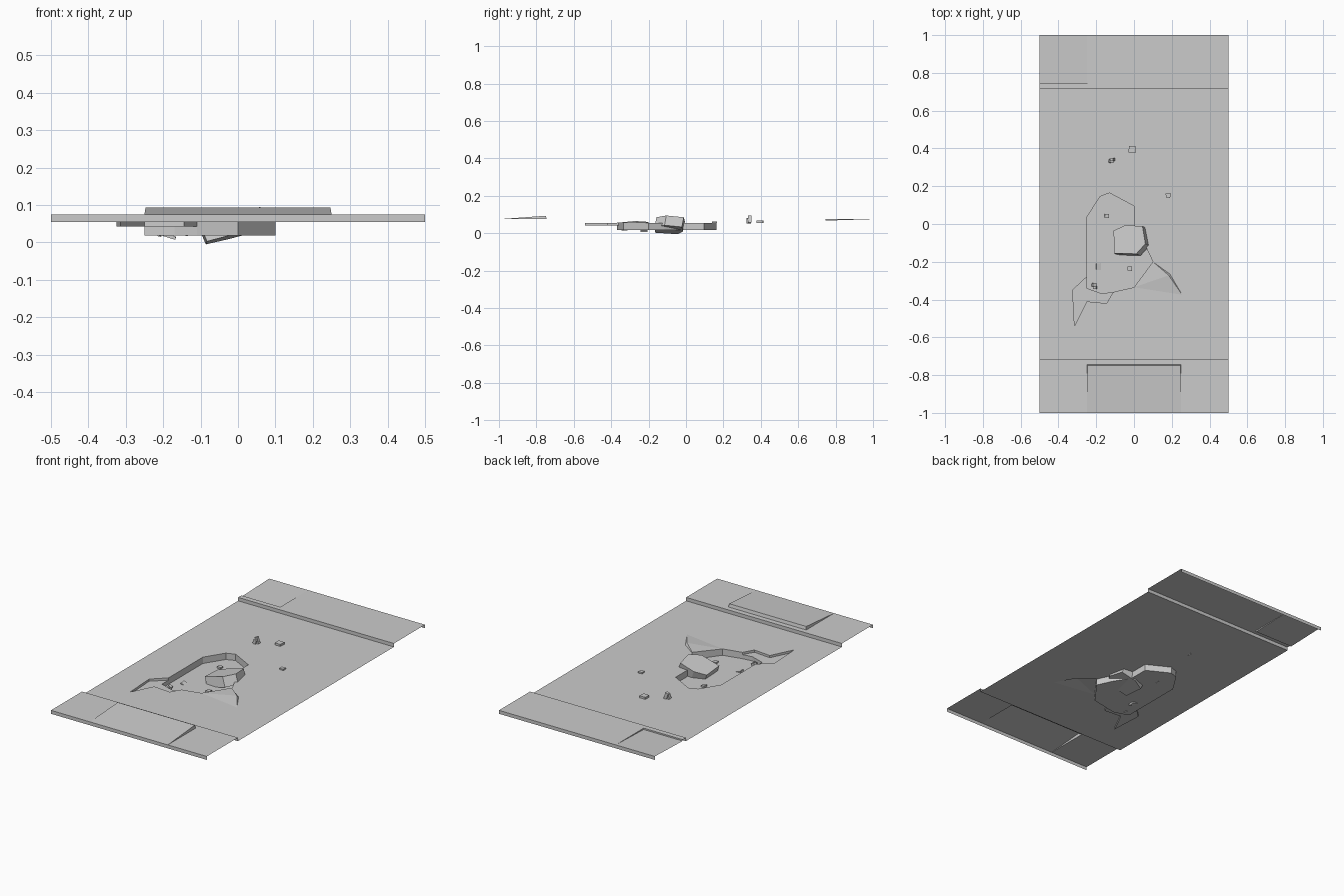
import bpy, bmesh, math, random
from mathutils import Matrix, Vector

if "Cube" in bpy.data.objects:
    bpy.data.objects.remove(bpy.data.objects["Cube"])

random.seed(4)
ROAD, WALK, FLOOR, CRACK = 0.055, 0.075, 0.018, 0.042


def make(name, faces):
    """Object from a list of faces, each a list of 3D points."""
    bm = bmesh.new()
    for f in faces:
        bm.faces.new([bm.verts.new(p) for p in f])
    bmesh.ops.remove_doubles(bm, verts=bm.verts, dist=1e-5)
    me = bpy.data.meshes.new(name)
    bm.to_mesh(me)
    bm.free()
    ob = bpy.data.objects.new(name, me)
    bpy.context.collection.objects.link(ob)
    return ob


def flat(pts, z):
    return [(x, y, z) for x, y in pts]


def walls(pts, z0, z1):
    """Upright faces along a path, facing its right-hand side."""
    return [[(*a, z0), (*a, z1), (*b, z1), (*b, z0)][::-1] for a, b in zip(pts, pts[1:])]


def rect(x0, x1, y0, y1, z):
    return flat([(x0, y0), (x1, y0), (x1, y1), (x0, y1)], z)


def chunk(name, top, shift):
    """Prism with a sloped top outline (counter-clockwise) and a shifted bottom."""
    t = [Vector(p) for p in top]
    b = [p + Vector(shift) for p in t]
    n = len(t)
    sides = [[b[i], b[(i + 1) % n], t[(i + 1) % n], t[i]] for i in range(n)]
    return make(name, [t, b[::-1]] + sides)


# outlines of the pothole, the shallow break and the lifted flap
tip, apex = (0.255, -0.375), (0.19, -0.265)
right_rim = [(0, -0.015), (0.06, -0.115), (0.1, -0.2)]
pit_back = [(-0.25, -0.28), (-0.25, 0.035), (-0.18, 0.145), (-0.13, 0.164), (0, 0.095)] + right_rim
pit_front = [(0, -0.335), (-0.11, -0.36), (-0.17, -0.368), (-0.25, -0.34)]
break_edge = [(-0.11, -0.36), (-0.145, -0.42), (-0.25, -0.41), (-0.315, -0.54),
              (-0.325, -0.35), (-0.25, -0.28)]
pit = pit_back + pit_front
rim = pit_back + [apex, tip, (0, -0.335)] + break_edge[:-1]

# road surface with the broken hole
bm = bmesh.new()
outer = [(-0.5, -0.715), (0.5, -0.715), (0.5, 0.715), (-0.5, 0.715)]
edges = []
for loop in (outer, rim):
    vs = [bm.verts.new((x, y, ROAD)) for x, y in loop]
    edges += [bm.edges.new((vs[i], vs[(i + 1) % len(vs)])) for i in range(len(vs))]
bmesh.ops.triangle_fill(bm, edges=edges, use_beauty=True, normal=(0, 0, 1))
for f in bm.faces:
    f.normal_update()
    if f.normal.z < 0:
        f.normal_flip()
me = bpy.data.meshes.new("road_surface")
bm.to_mesh(me)
bm.free()
bpy.context.collection.objects.link(bpy.data.objects.new("road_surface", me))

# pit floor and walls
front_wall = [(0.1, -0.2)] + pit_front[:2]
make("pothole", [flat(pit[::-1], FLOOR)] + walls(pit_back, FLOOR, ROAD)
     + walls(front_wall, FLOOR, ROAD)
     + walls(pit_front[1:] + [(-0.25, -0.28)], FLOOR, CRACK))

# shallow broken layer beside the pit
shelf = break_edge + [(-0.25, -0.34), (-0.17, -0.368)]
make("broken_layer", [flat(shelf[::-1], CRACK)] + walls(break_edge, CRACK, ROAD))

# lifted asphalt flap
a, b = (0.1, -0.2, 0.06), (0.184, -0.272, 0.065)
t, c = (*tip, ROAD), (0, -0.335, ROAD)
make("lifted_flap", [[a, c, b], [b, c, t], [(0.1, -0.2, ROAD), a, b, (*apex, ROAD)],
                     [(*apex, ROAD), b, t], [a, (0.1, -0.2, ROAD), c]])

# pavements with kerbs and an opening for one loose slab each
y0, y1, ys = 0.715, 1.0, 0.745
make("front_pavement", [rect(-0.5, -0.25, -y1, -y0, WALK), rect(0.25, 0.5, -y1, -y0, WALK),
                        rect(-0.25, 0.25, -ys, -y0, WALK)]
     + walls([(-0.5, -y0), (0.5, -y0)][::-1], ROAD, WALK)
     + walls([(-0.5, -y1), (0.5, -y1)], ROAD, WALK))
make("back_pavement", [rect(-0.25, 0.5, y0, y1, WALK), rect(-0.5, -0.25, y0, ys, WALK)]
     + walls([(-0.5, y0), (0.5, y0)], ROAD, WALK)
     + walls([(0.5, y1), (-0.5, y1)], ROAD, WALK))

# raised front slab
l, r = (-0.25, -y1, WALK), (0.25, -y1, WALK)
lt, rt = (-0.247, -ys - 0.004, 0.093), (0.247, -ys - 0.004, 0.093)
lb, rb = (-0.25, -ys, WALK), (0.25, -ys, WALK)
make("raised_slab", [[l, r, rt, lt], [rb, lb, lt, rt], [l, lt, lb], [r, rb, rt]])

# sunken back slab
z = 0.067
make("sunken_slab", [[(-0.5, ys, z), (-0.25, ys, z), (-0.25, y1, WALK), (-0.5, y1, WALK)],
                     [(-0.5, ys, WALK), (-0.25, ys, WALK), (-0.25, ys, z), (-0.5, ys, z)],
                     [(-0.25, ys, z), (-0.25, ys, WALK), (-0.25, y1, WALK)]])

# large tilted chunk in the pit
outline = [(-0.105, -0.155), (0.012, -0.158), (0.06, -0.105), (0.045, -0.012),
           (-0.045, -0.006), (-0.108, -0.035)]
chunk("asphalt_chunk", [(x, y, 0.05 + 0.26 * (x + 0.105) - 0.06 * (y + 0.08))
                        for x, y in outline], (0.022, -0.01, -0.052))

# pebbles: x, y, base height, size, height, tilt
for i, (x, y, zb, s, h, tilt) in enumerate([
        (-0.01, 0.395, ROAD, 0.042, 0.012, 0), (0.18, 0.152, ROAD, 0.026, 0.008, 0),
        (-0.125, 0.333, ROAD, 0.02, 0.025, 0.3), (-0.108, 0.34, ROAD, 0.018, 0.038, -0.3),
        (-0.145, 0.042, FLOOR, 0.023, 0.01, 0.1), (-0.185, -0.225, FLOOR - 0.006, 0.036, 0.009, 0.3),
        (-0.022, -0.237, FLOOR, 0.025, 0.009, 0), (-0.215, -0.322, FLOOR, 0.022, 0.02, 0.4),
        (-0.205, -0.335, FLOOR, 0.018, 0.014, -0.3)]):
    k = [s / 2 * random.uniform(0.8, 1.05) for _ in range(4)]
    corners = [(-k[0], -k[1], h), (k[1], -k[2], h), (k[2], k[3], h), (-k[3], k[0], h)]
    p = chunk("pebble_%d" % i, corners, (0, 0, -h))
    p.data.transform(Matrix.Translation((x, y, zb)) @ Matrix.Rotation(tilt, 4, 'Y'))
